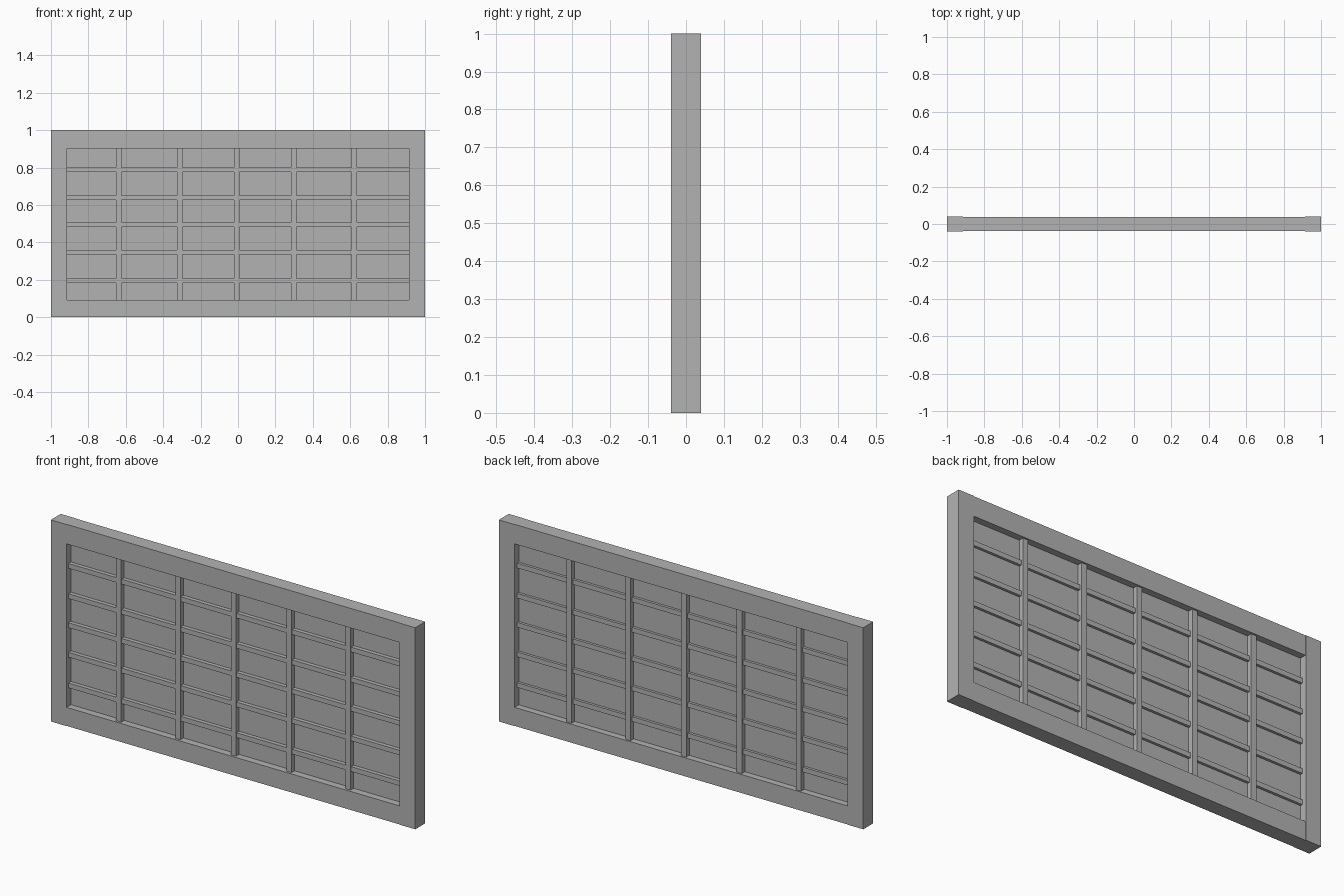
import bpy

old = bpy.data.objects.get("Cube")
if old:
    bpy.data.objects.remove(old, do_unlink=True)

grey = bpy.data.materials.new("plain grey")
grey.use_nodes = True
grey.diffuse_color = (0.45, 0.45, 0.45, 1)
grey.node_tree.nodes["Principled BSDF"].inputs["Base Color"].default_value = grey.diffuse_color


def box(name, x, y, z):
    """Box from (low, high) ranges on each axis."""
    bpy.ops.mesh.primitive_cube_add(size=1, location=[sum(r) / 2 for r in (x, y, z)])
    ob = bpy.context.object
    ob.name = name
    ob.scale = [r[1] - r[0] for r in (x, y, z)]
    bpy.ops.object.transform_apply(location=False, rotation=False, scale=True)
    ob.data.materials.append(grey)
    return ob


# Opening inside the frame
SIDE, BOTTOM, TOP = 0.915, 0.092, 0.903
BAR = 0.028

# Outer frame: stiles very slightly proud of the rails
for name, s in (("left_stile", 1), ("right_stile", -1)):
    box(name, sorted((s * SIDE, s)), (-0.039, 0.039), (0, 1))
box("bottom_rail", (-SIDE, SIDE), (-0.037, 0.037), (0, BOTTOM))
box("top_rail", (-SIDE, SIDE), (-0.037, 0.037), (TOP, 1))

# Thin pane in the middle of the depth
box("pane", (-SIDE, SIDE), (-0.002, 0.004), (BOTTOM, TOP))

# Upright bars, standing on both sides of the pane
for i, x in enumerate((-0.637, -0.312, -0.007, 0.298, 0.622)):
    box(f"upright_bar_{i + 1}", (x - BAR / 2, x + BAR / 2), (-0.026, 0.028), (BOTTOM, TOP))

# Cross bars, set further back than the uprights
for i, z in enumerate((0.195, 0.347, 0.494, 0.638, 0.788)):
    box(f"cross_bar_{i + 1}", (-SIDE, SIDE), (-0.022, 0.017), (z - 0.012, z + 0.012))
